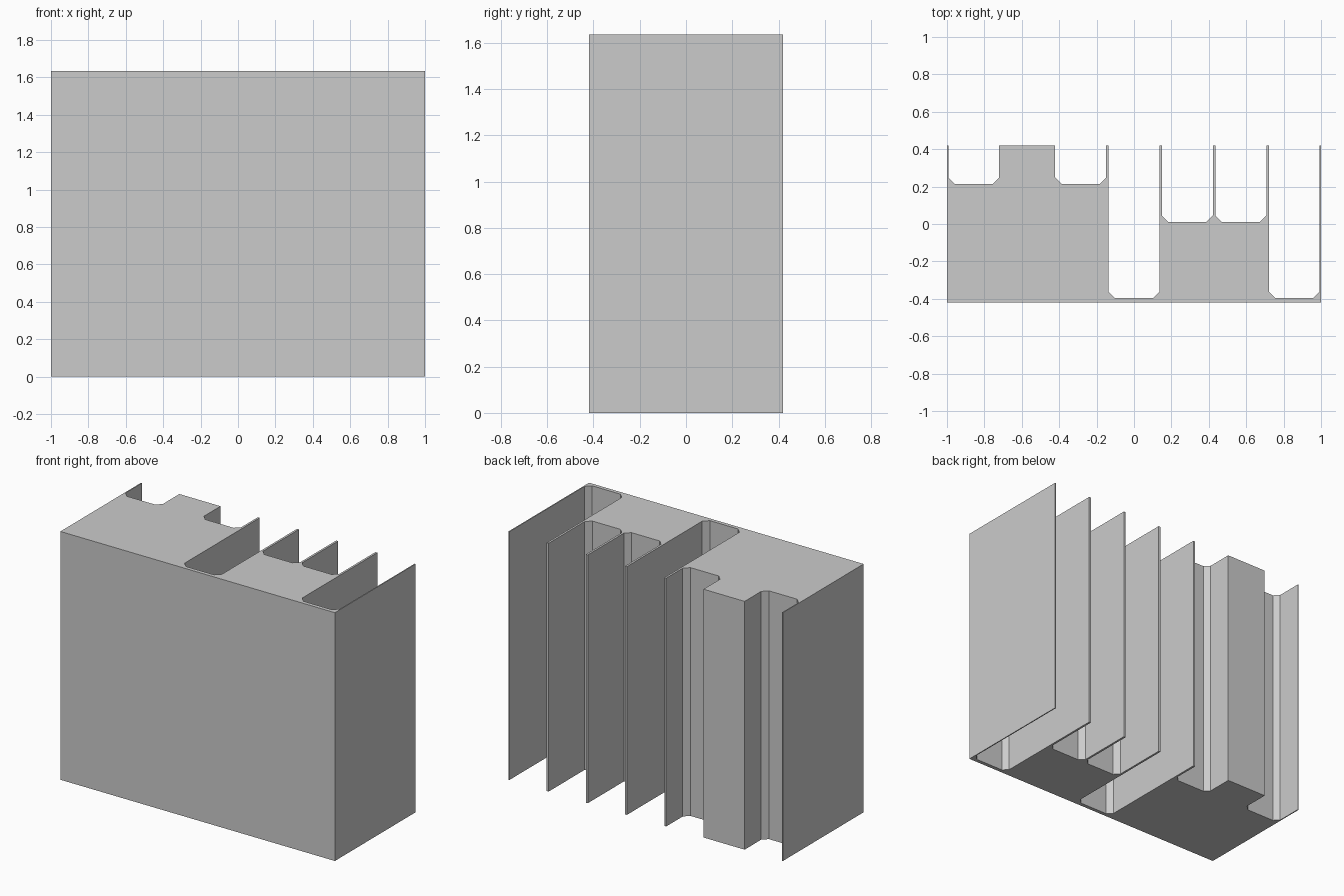
import bpy
import bmesh

cube = bpy.data.objects.get("Cube")
if cube:
    bpy.data.objects.remove(cube, do_unlink=True)

HEIGHT = 1.635
BACK = 0.42
PITCH = 2 / 7        # width of one slot
HALF_WALL = 0.007    # half a divider's thickness
CHAMFER = 0.033

# Depth at which each slot's floor lies, from right to left; None is a solid block
slot_floors = [0.215, None, 0.215, -0.395, 0.012, 0.012, -0.395]

grey = bpy.data.materials.new("plain grey")
grey.use_nodes = True
colour = (0.6, 0.6, 0.6, 1)
grey.diffuse_color = colour
grey.node_tree.nodes["Principled BSDF"].inputs["Base Color"].default_value = colour


def slot_outline(index, floor):
    """Outline of one chamfered slot cut into the back."""
    a = -1 + index * PITCH + HALF_WALL
    b = a + PITCH - 2 * HALF_WALL
    return [(a, BACK), (a, floor + CHAMFER), (a + CHAMFER, floor),
            (b - CHAMFER, floor), (b, floor + CHAMFER), (b, BACK)]


# Plan outline: flat front, slotted back
outline = [(1, -BACK), (-1, -BACK), (-1, BACK)]
for i, floor in enumerate(slot_floors):
    if floor is not None:
        outline += slot_outline(i, floor)
outline.append((1, BACK))

# Slotted body: the plan extruded to full height
bm = bmesh.new()
base = bm.faces.new([bm.verts.new((x, y, 0)) for x, y in outline])
top = bmesh.ops.extrude_face_region(bm, geom=[base], use_keep_orig=True)
top_verts = [g for g in top["geom"] if isinstance(g, bmesh.types.BMVert)]
bmesh.ops.translate(bm, verts=top_verts, vec=(0, 0, HEIGHT))
bmesh.ops.recalc_face_normals(bm, faces=bm.faces)
mesh = bpy.data.meshes.new("slotted_body")
bm.to_mesh(mesh)
bm.free()
mesh.materials.append(grey)
body = bpy.data.objects.new("slotted_body", mesh)
bpy.context.collection.objects.link(body)
